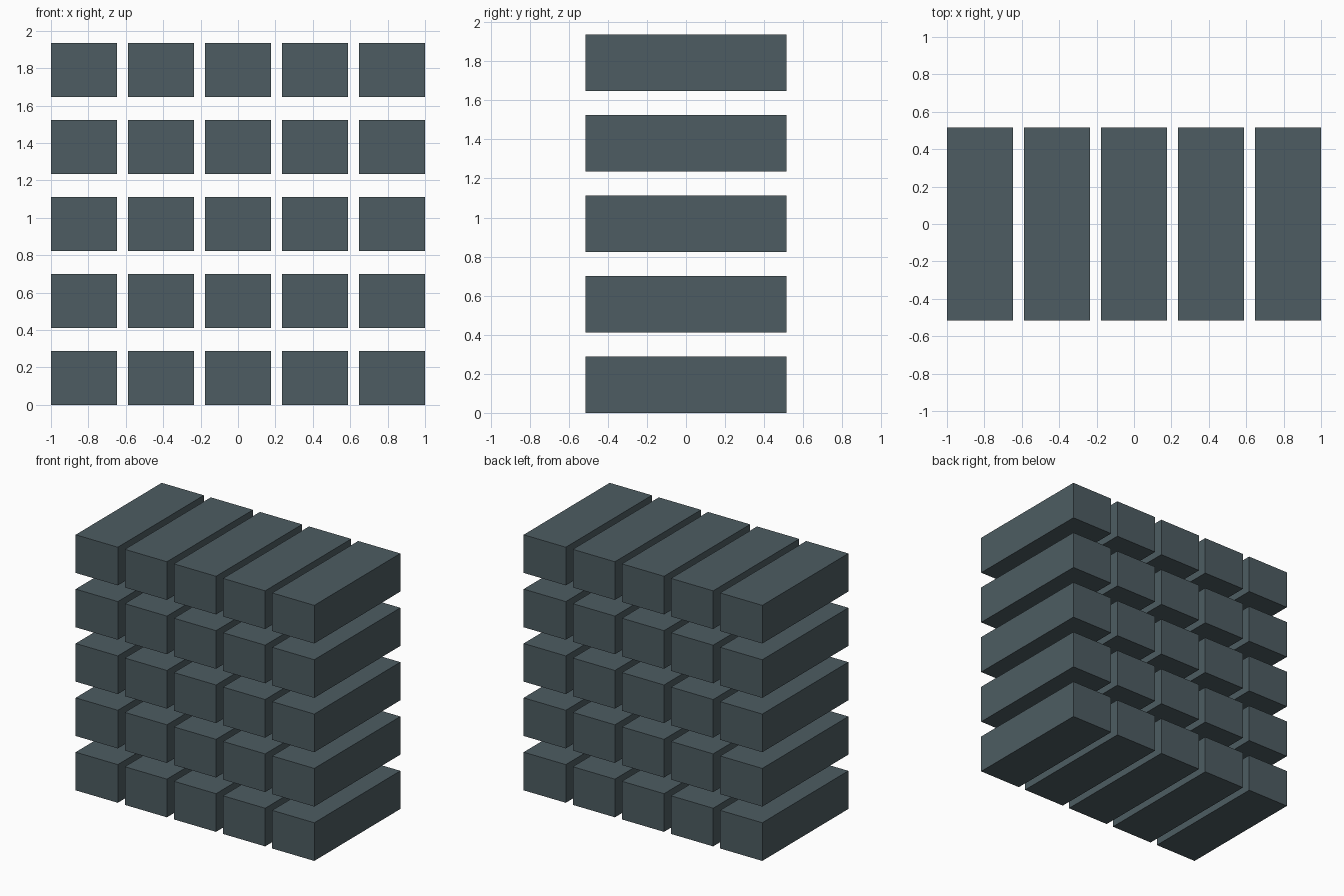
import bpy

if "Cube" in bpy.data.objects:
    bpy.data.objects.remove(bpy.data.objects["Cube"])

COLS, ROWS = 5, 5
WIDTH, DEPTH, HEIGHT = 0.353, 1.03, 0.289
PITCH = 0.41175  # same spacing sideways and upwards

slate = bpy.data.materials.new("slate")
slate.diffuse_color = (0.075, 0.108, 0.122, 1)
slate.use_nodes = True
slate.node_tree.nodes["Principled BSDF"].inputs["Base Color"].default_value = slate.diffuse_color


def add_block(name, x, z):
    bpy.ops.mesh.primitive_cube_add(size=1, location=(x, 0, z))
    block = bpy.context.object
    block.name = name
    block.scale = (WIDTH, DEPTH, HEIGHT)
    bpy.ops.object.transform_apply(location=False, rotation=False, scale=True)
    block.data.materials.append(slate)


# Grid of separate long blocks: five columns by five rows
for row in range(ROWS):
    for col in range(COLS):
        add_block(f"block_row{row + 1}_col{col + 1}",
                  (col - (COLS - 1) / 2) * PITCH,
                  HEIGHT / 2 + row * PITCH)
